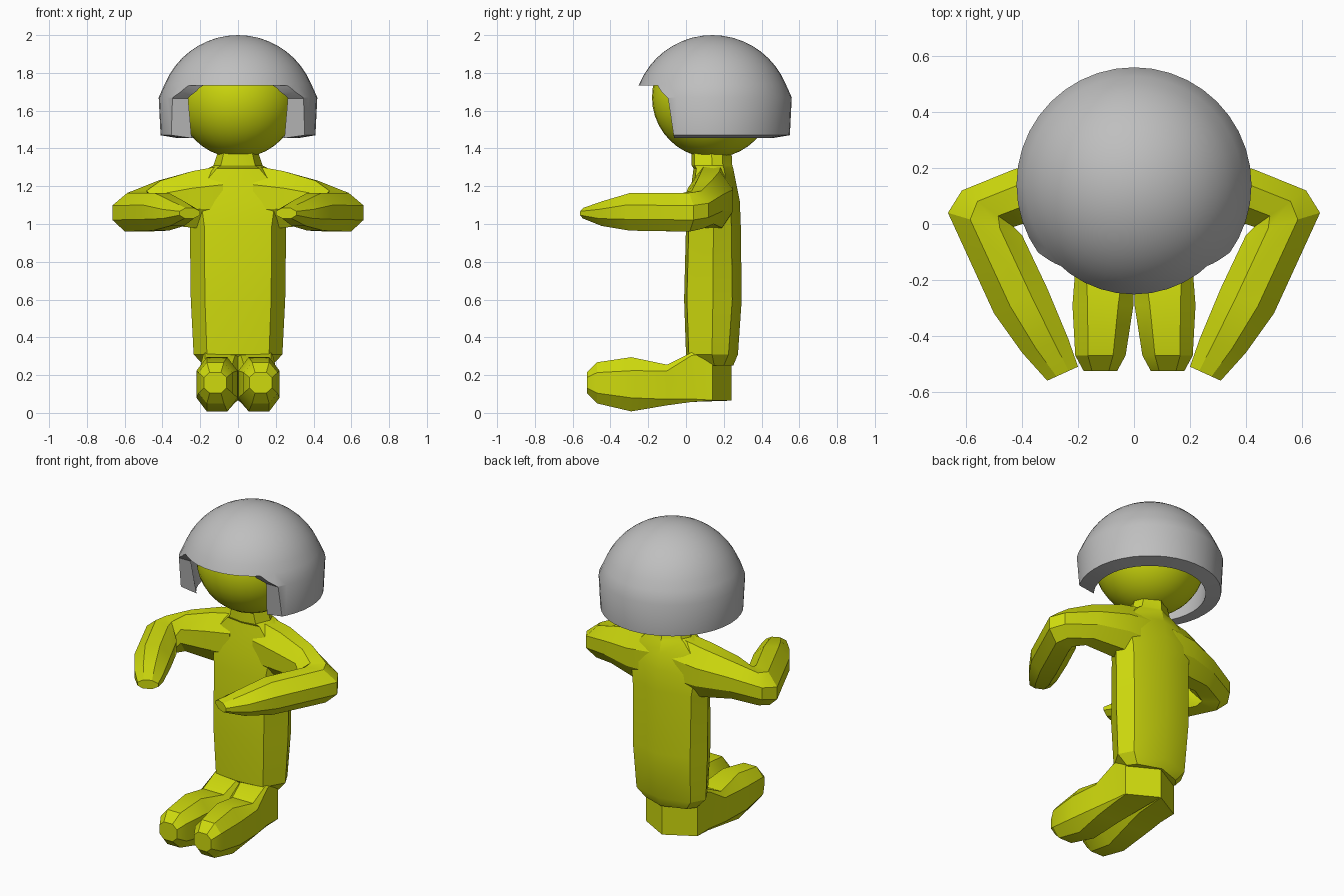
import bpy, bmesh, math
from mathutils import Vector

if "Cube" in bpy.data.objects:
    bpy.data.objects.remove(bpy.data.objects["Cube"])


def material(name, rgb):
    m = bpy.data.materials.new(name)
    m.diffuse_color = (*rgb, 1)
    m.use_nodes = True
    m.node_tree.nodes["Principled BSDF"].inputs["Base Color"].default_value = m.diffuse_color
    return m


YELLOW = material("yellow_green", (0.62, 0.70, 0.004))
GREY = material("helmet_grey", (0.52, 0.52, 0.52))


def finish(bm, name, mat, angle=30):
    bmesh.ops.recalc_face_normals(bm, faces=bm.faces[:])
    me = bpy.data.meshes.new(name)
    bm.to_mesh(me)
    bm.free()
    ob = bpy.data.objects.new(name, me)
    bpy.context.collection.objects.link(ob)
    me.materials.append(mat)
    bpy.ops.object.select_all(action='DESELECT')
    ob.select_set(True)
    bpy.context.view_layer.objects.active = ob
    if angle:
        bpy.ops.object.shade_smooth_by_angle(angle=math.radians(angle))
    return ob


def loft(name, rings, mat, closed=False, angle=30):
    """Skin a list of equal-length point rings; cap the ends unless closed."""
    bm = bmesh.new()
    vs = [[bm.verts.new(p) for p in r] for r in rings]
    n = len(vs[0])
    pairs = list(zip(vs, vs[1:])) + ([(vs[-1], vs[0])] if closed else [])
    for a, b in pairs:
        for i in range(n):
            j = (i + 1) % n
            bm.faces.new((a[i], a[j], b[j], b[i]))
    if not closed:
        bm.faces.new(vs[0])
        bm.faces.new(vs[-1])
    bmesh.ops.remove_doubles(bm, verts=bm.verts[:], dist=1e-5)
    return finish(bm, name, mat, angle)


def mirrored(name, rings):
    for side, s in (("right", 1), ("left", -1)):
        loft(f"{side}_{name}", [[(s * x, y, z) for x, y, z in r] for r in rings], YELLOW)


# Torso and neck: height, half width, front y, back y
def torso_ring(z, w, yf, yb):
    half = [(0.7 * w, yf + 0.015), (w, (yf + yb) / 2), (0.8 * w, yb - 0.05)]
    pts = [(0, yf)] + half + [(0, yb)] + [(-x, y) for x, y in reversed(half)]
    return [(x, y, z) for x, y in pts]


loft("torso", [torso_ring(*r) for r in (
    (0.25, 0.18, 0.05, 0.25), (0.31, 0.235, 0.0, 0.275), (0.60, 0.25, -0.01, 0.295),
    (0.99, 0.255, 0.0, 0.29), (1.12, 0.28, 0.015, 0.285), (1.22, 0.25, 0.03, 0.265),
    (1.295, 0.16, 0.04, 0.25), (1.31, 0.13, 0.03, 0.245), (1.40, 0.10, 0.03, 0.24))], YELLOW)


# Arms: front/inner xy, back/outer xy, bottom z, top z
def arm_ring(inner, outer, z0, z1):
    a, b = Vector(inner), Vector(outer)
    zm = (z0 + z1) / 2
    shape = [(0, -0.35), (0.3, -1), (0.75, -1), (1, -0.4), (1, 0.35), (0.7, 1), (0.3, 1), (0, 0.4)]
    return [(*a.lerp(b, t), zm + k * (z1 - z0) / 2) for t, k in shape]


mirrored("arm", [arm_ring(*r) for r in (
    ((0.08, 0.03), (0.08, 0.25), 0.97, 1.31),
    ((0.24, 0.01), (0.24, 0.25), 0.98, 1.28),
    ((0.40, 0.0), (0.43, 0.195), 1.0, 1.23),
    ((0.43, -0.01), (0.615, 0.12), 0.975, 1.175),
    ((0.40, -0.04), (0.665, 0.04), 0.96, 1.165),
    ((0.31, -0.23), (0.50, -0.32), 0.965, 1.165),
    ((0.235, -0.41), (0.40, -0.46), 0.99, 1.12),
    ((0.20, -0.51), (0.31, -0.56), 1.03, 1.085))])


# Legs and feet: y, inner x, outer x, bottom z, top z, corner cut, backward sweep
def leg_ring(y, x0, x1, z0, z1, c, sweep=0):
    cx, cz, hx, hz = (x0 + x1) / 2, (z0 + z1) / 2, (x1 - x0) / 2, (z1 - z0) / 2
    k = 1 - c
    shape = [(k, -1), (1, -k), (1, k), (k, 1), (-k, 1), (-1, k), (-1, -k), (-k, -1)]
    return [(cx + hx * u, y - sweep * (u + 1) / 2, cz + hz * v) for u, v in shape]


mirrored("leg", [leg_ring(*r) for r in (
    (0.24, 0.0, 0.18, 0.065, 0.32, 0.02, 0.1), (0.03, 0.0, 0.185, 0.058, 0.32, 0.12),
    (-0.10, 0.0, 0.205, 0.04, 0.255, 0.3), (-0.29, 0.002, 0.22, 0.008, 0.295, 0.5),
    (-0.47, 0.03, 0.21, 0.05, 0.268, 0.5), (-0.525, 0.06, 0.18, 0.105, 0.215, 0.5))])

# Head
bm = bmesh.new()
bmesh.ops.create_uvsphere(bm, u_segments=32, v_segments=20, radius=0.32)
bmesh.ops.translate(bm, verts=bm.verts[:], vec=(0, 0.14, 1.67))
finish(bm, "head", YELLOW)

# Helmet shell: outer dome, lower wall, then inner wall and inner dome
SEG = 40
outer = [(0.42 * math.sin(t), 1.58 + 0.42 * math.cos(t))
         for t in (math.radians(7.5 * i) for i in range(1, 10))]
inner = [(0.355 * math.cos(t), 1.67 + 0.27 * math.sin(t))
         for t in (math.radians(11 * i) for i in range(0, 8))]
profile = outer + [(0.42, 1.67), (0.41, 1.47), (0.32, 1.455)] + inner
rings = [[(r * math.cos(2 * math.pi * i / SEG), 0.14 + r * math.sin(2 * math.pi * i / SEG), z)
          for i in range(SEG)] for r, z in profile]
rings = [[(0, 0.14, 2.0)] * SEG] + rings + [[(0, 0.14, 1.94)] * SEG]
bm = bmesh.new()
tip = [bm.verts.new(rings[0][0]), bm.verts.new(rings[-1][0])]
vs = [[bm.verts.new(p) for p in r] for r in rings[1:-1]]
for i in range(SEG):
    j = (i + 1) % SEG
    bm.faces.new((tip[0], vs[0][i], vs[0][j]))
    bm.faces.new((tip[1], vs[-1][j], vs[-1][i]))
    for a, b in zip(vs, vs[1:]):
        bm.faces.new((a[i], b[i], b[j], a[j]))
helmet = finish(bm, "helmet", GREY, 0)

# Face opening cut out of the helmet
opening = [(-0.6, 1.733), (-0.15, 1.733), (-0.13, 1.70), (-0.095, 1.665), (-0.055, 1.40), (-0.6, 1.40)]
cutter = loft("face_opening_cutter", [[(x, y, z) for y, z in opening] for x in (-0.6, 0.6)], GREY, angle=0)
mod = helmet.modifiers.new("face_opening", 'BOOLEAN')
mod.operation = 'DIFFERENCE'
mod.solver = 'EXACT'
mod.object = cutter
bpy.context.view_layer.objects.active = helmet
bpy.ops.object.select_all(action='DESELECT')
helmet.select_set(True)
bpy.ops.object.modifier_apply(modifier=mod.name)
bpy.data.objects.remove(cutter)
bpy.ops.object.shade_smooth_by_angle(angle=math.radians(30))
